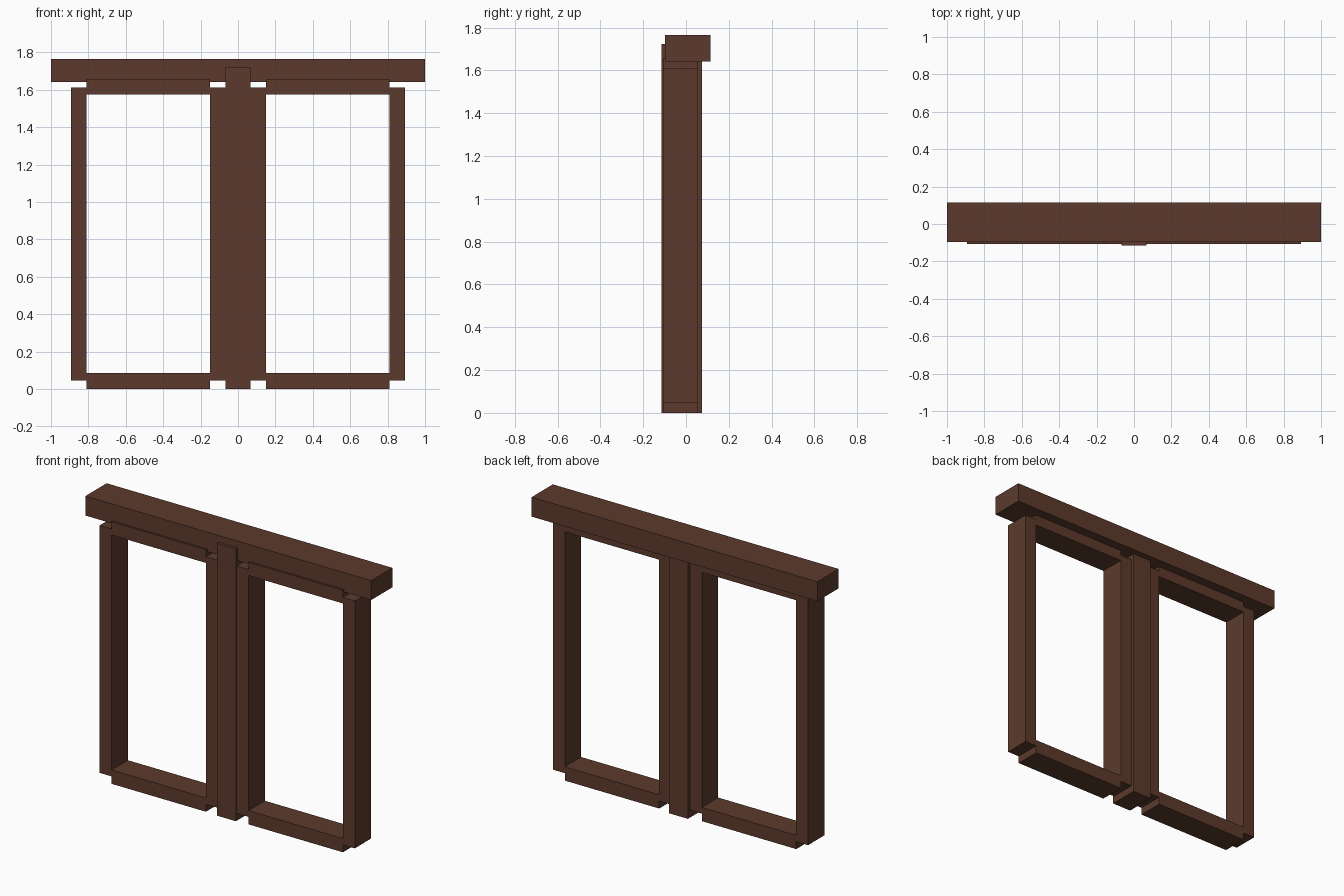
import bpy
import bmesh
from mathutils import Vector

if "Cube" in bpy.data.objects:
    bpy.data.objects.remove(bpy.data.objects["Cube"])

# Single dark wood colour
wood = bpy.data.materials.new("dark brown wood")
wood.diffuse_color = (0.107, 0.042, 0.026, 1)
wood.use_nodes = True
wood.node_tree.nodes["Principled BSDF"].inputs["Base Color"].default_value = wood.diffuse_color


def box(name, x, y, z):
    """Axis-aligned box from (min, max) ranges."""
    lo, hi = Vector((x[0], y[0], z[0])), Vector((x[1], y[1], z[1]))
    bm = bmesh.new()
    bmesh.ops.create_cube(bm, size=1)
    bmesh.ops.scale(bm, vec=hi - lo, verts=bm.verts)
    mesh = bpy.data.meshes.new(name)
    bm.to_mesh(mesh)
    bm.free()
    mesh.materials.append(wood)
    ob = bpy.data.objects.new(name, mesh)
    ob.location = (lo + hi) / 2
    bpy.context.collection.objects.link(ob)


# Lintel across the top and the centre post
box("lintel", (-1, 1), (-0.097, 0.115), (1.642, 1.765))
box("centre_post", (-0.066, 0.066), (-0.115, 0.075), (0, 1.723))

# Two open frames, mirrored left and right
DEPTH = (-0.108, 0.055)
STILE_Z = (0.047, 1.612)
for side, s in (("left", -1), ("right", 1)):
    def span(a, b):
        return tuple(sorted((s * a, s * b)))
    box(side + "_outer_stile", span(0.81, 0.893), DEPTH, STILE_Z)
    box(side + "_inner_stile", span(0.066, 0.149), DEPTH, STILE_Z)
    box(side + "_bottom_rail", span(0.149, 0.81), DEPTH, (0, 0.087))
    box(side + "_top_rail", span(0.149, 0.81), DEPTH, (1.574, 1.658))
